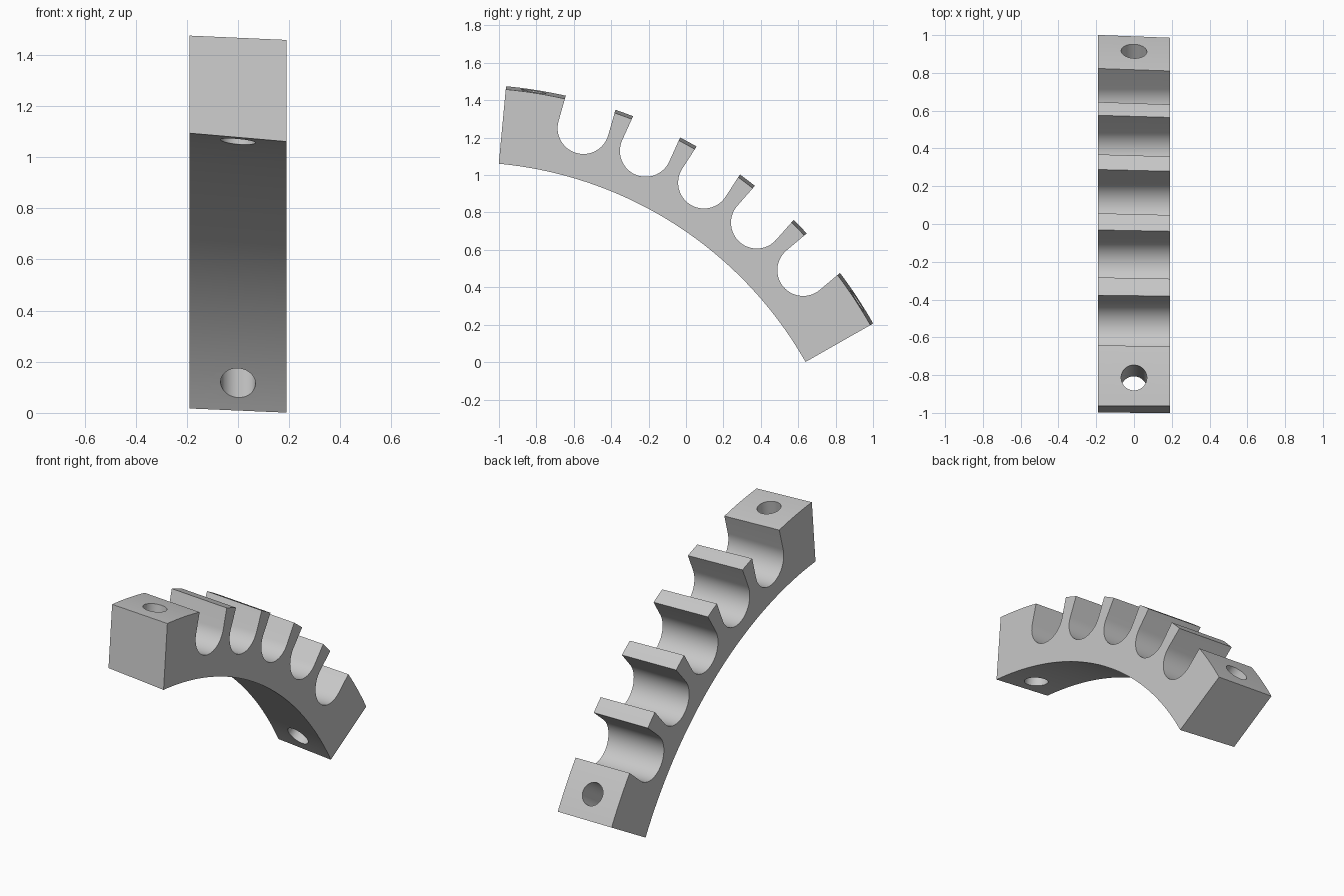
import bpy, bmesh
from math import radians, sin, cos, pi
from mathutils import Matrix, Vector

cube = bpy.data.objects.get("Cube")
if cube:
    bpy.data.objects.remove(cube, do_unlink=True)

# Arc axis, half width and angular span
YC, ZC = -1.198, -1.043
HALF_W = 0.19
MID, HALF_SPAN = radians(57.13), radians(27.52)
# (x, inner radius, outer radius): both curved walls are slightly conical
SIDES = [(HALF_W, 2.113, 2.512), (-HALF_W, 2.146, 2.529)]
SLOT_R, SLOT_CENTRE, SLOT_STEP = 0.138, 2.384, radians(8.53)
HOLE_R, HOLE_OFFSET = 0.068, radians(24.1)
STEPS = 72

grey = bpy.data.materials.new("light grey")
grey.use_nodes = True
colour = (0.58, 0.58, 0.58, 1)
grey.diffuse_color = colour
grey.node_tree.nodes["Principled BSDF"].inputs["Base Color"].default_value = colour


def make_object(name, bm):
    bmesh.ops.recalc_face_normals(bm, faces=bm.faces)
    mesh = bpy.data.meshes.new(name)
    bm.to_mesh(mesh)
    bm.free()
    mesh.materials.append(grey)
    obj = bpy.data.objects.new(name, mesh)
    bpy.context.collection.objects.link(obj)
    return obj


def radial_frame(angle):
    """Origin on the arc axis, local z pointing outward, local x along the axis."""
    return Matrix.Translation((0, YC, ZC)) @ Matrix.Rotation(angle - pi / 2, 4, 'X')


# Curved bar: two outlines joined by a band of quads
bm = bmesh.new()
angles = [MID + HALF_SPAN * (2 * i / STEPS - 1) for i in range(STEPS + 1)]
rings = []
for x, inner, outer in SIDES:
    path = [(inner, a) for a in angles] + [(outer, a) for a in reversed(angles)]
    rings.append([bm.verts.new((x, YC + r * cos(a), ZC + r * sin(a))) for r, a in path])
    bm.faces.new(rings[-1])
n = len(rings[0])
for i in range(n):
    j = (i + 1) % n
    bm.faces.new((rings[0][i], rings[0][j], rings[1][j], rings[1][i]))
bar = make_object("curved_cable_comb", bm)

# Cutter: five U-shaped radial slots and two radial screw holes
bm = bmesh.new()
for k in range(-2, 3):
    frame = radial_frame(MID + k * SLOT_STEP)
    profile = [(SLOT_R * cos(t), SLOT_CENTRE + SLOT_R * sin(t))
               for t in (pi + pi * i / 32 for i in range(33))]
    profile += [(SLOT_R, 2.8), (-SLOT_R, 2.8)]
    face = bm.faces.new([bm.verts.new(frame @ Vector((-0.4, y, z))) for y, z in profile])
    ext = bmesh.ops.extrude_face_region(bm, geom=[face])
    moved = [v for v in ext["geom"] if isinstance(v, bmesh.types.BMVert)]
    bmesh.ops.translate(bm, verts=moved, vec=(0.8, 0, 0))
for side in (-1, 1):
    frame = radial_frame(MID + side * HOLE_OFFSET)
    bmesh.ops.create_cone(bm, cap_ends=True, segments=48, radius1=HOLE_R, radius2=HOLE_R,
                          depth=1.0, matrix=frame @ Matrix.Translation((0, 0, 2.32)))
cutter = make_object("slot_and_hole_cutter", bm)
cutter.hide_render = True

# Cut, then drop the helper
cut = bar.modifiers.new("cut", 'BOOLEAN')
cut.operation = 'DIFFERENCE'
cut.solver = 'EXACT'
cut.object = cutter
bpy.ops.object.select_all(action='DESELECT')
bar.select_set(True)
bpy.context.view_layer.objects.active = bar
bpy.ops.object.modifier_apply(modifier=cut.name)
bpy.data.objects.remove(cutter, do_unlink=True)
bpy.ops.object.shade_smooth_by_angle(angle=radians(30))
